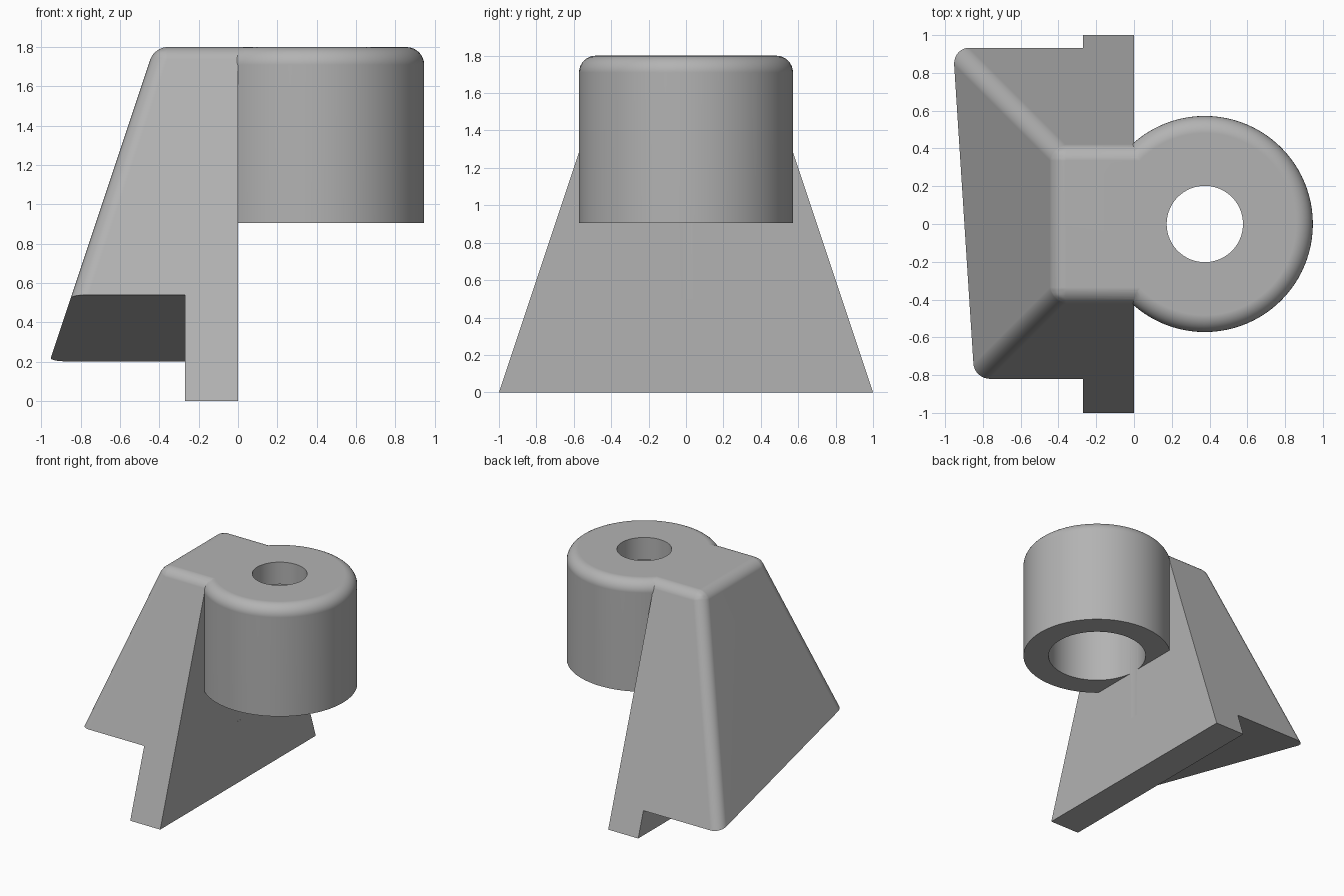
import bpy, bmesh, math

if "Cube" in bpy.data.objects:
    bpy.data.objects.remove(bpy.data.objects["Cube"])

R = 0.09                      # fillet radius
CX, TOP = 0.375, 1.8          # boss centre, top height

grey = bpy.data.materials.new("plain grey")
grey.diffuse_color = (0.45, 0.45, 0.45, 1)
grey.use_nodes = True
grey.node_tree.nodes["Principled BSDF"].inputs["Base Color"].default_value = grey.diffuse_color


def make(name, bm):
    bmesh.ops.recalc_face_normals(bm, faces=bm.faces)
    me = bpy.data.meshes.new(name)
    bm.to_mesh(me)
    bm.free()
    me.materials.append(grey)
    ob = bpy.data.objects.new(name, me)
    bpy.context.collection.objects.link(ob)
    return ob


def prism(name, xs, profile):
    """Extrude a (y, z) outline between two x positions."""
    bm = bmesh.new()
    a, b = [[bm.verts.new((x, y, z)) for y, z in profile] for x in xs]
    bm.faces.new(a)
    bm.faces.new(b)
    n = len(a)
    for i in range(n):
        bm.faces.new((a[i], a[(i + 1) % n], b[(i + 1) % n], b[i]))
    return make(name, bm)


def lathe(name, profile, steps=96):
    """Solid of revolution around the boss axis from (radius, z) points."""
    bm = bmesh.new()
    rings = [[bm.verts.new((CX + r * math.cos(2 * math.pi * i / steps),
                            r * math.sin(2 * math.pi * i / steps), z))
              for i in range(steps)] for r, z in profile]
    bm.faces.new(rings[0])
    bm.faces.new(rings[-1])
    for lo, hi in zip(rings, rings[1:]):
        for i in range(steps):
            j = (i + 1) % steps
            bm.faces.new((lo[i], lo[j], hi[j], hi[i]))
    return make(name, bm)


def apply(ob, mod):
    bpy.context.view_layer.objects.active = ob
    bpy.ops.object.modifier_apply(modifier=mod.name)


def boolean(ob, other, op):
    mod = ob.modifiers.new("boolean", "BOOLEAN")
    mod.operation, mod.solver, mod.object = op, "EXACT", other
    apply(ob, mod)
    bpy.data.objects.remove(other)


# Tapered body, with rounded left corners and top edges
bm = bmesh.new()
lo, hi = [[bm.verts.new(p) for p in ((x, -y, z), (0.03, -y, z), (0.03, y, z), (x, y, z))]
          for x, y, z in ((-1.025, 1, 0), (-0.425, 0.4, TOP))]
bm.faces.new(lo)
bm.faces.new(hi)
for i in range(4):
    j = (i + 1) % 4
    bm.faces.new((lo[i], lo[j], hi[j], hi[i]))
weight = bm.edges.layers.float.new("bevel_weight_edge")
for e in bm.edges:
    a, b = (v.co for v in e.verts)
    if min(a.x, b.x) < 0 and max(a.z, b.z) > 1:
        e[weight] = 1.0 if abs(a.z - b.z) > 1 else 0.8
body = make("bracket", bm)
bev = body.modifiers.new("fillet", "BEVEL")
bev.limit_method, bev.width, bev.segments = "WEIGHT", R * 0.9, 8
apply(body, bev)

# Flat mounting face, and the slanted cut under the left side
boolean(body, prism("face_cutter", (0, 1),
                    [(-2, -1), (2, -1), (2, 1.71), (-2, 1.71)]), "DIFFERENCE")
boolean(body, prism("underside_cutter", (-2, -0.27),
                    [(-2, -1), (2, -1), (2, -0.005), (-2, 0.768)]), "DIFFERENCE")

# Round boss with a filleted top rim, trimmed just inside the body
BR = 0.572
rim = [(BR - R + R * math.cos(t * math.pi / 16), TOP - R + R * math.sin(t * math.pi / 16))
       for t in range(9)]
boss = lathe("boss", [(BR, 0.905)] + rim)
boolean(boss, prism("boss_trimmer", (-1, -0.05),
                    [(-2, 0), (2, 0), (2, 3), (-2, 3)]), "DIFFERENCE")
boolean(body, boss, "UNION")

# Counterbore from below and the smaller through hole
boolean(body, lathe("counterbore_cutter", [(0.377, 0.5), (0.377, 1.62)]), "DIFFERENCE")
boolean(body, lathe("hole_cutter", [(0.202, 1.5), (0.202, 2)]), "DIFFERENCE")

# Smooth fillets, sharp edges elsewhere
bpy.ops.object.select_all(action="DESELECT")
body.select_set(True)
bpy.context.view_layer.objects.active = body
bpy.ops.object.shade_smooth_by_angle(angle=math.radians(25))
wn = body.modifiers.new("weighted normals", "WEIGHTED_NORMAL")
wn.keep_sharp = True
